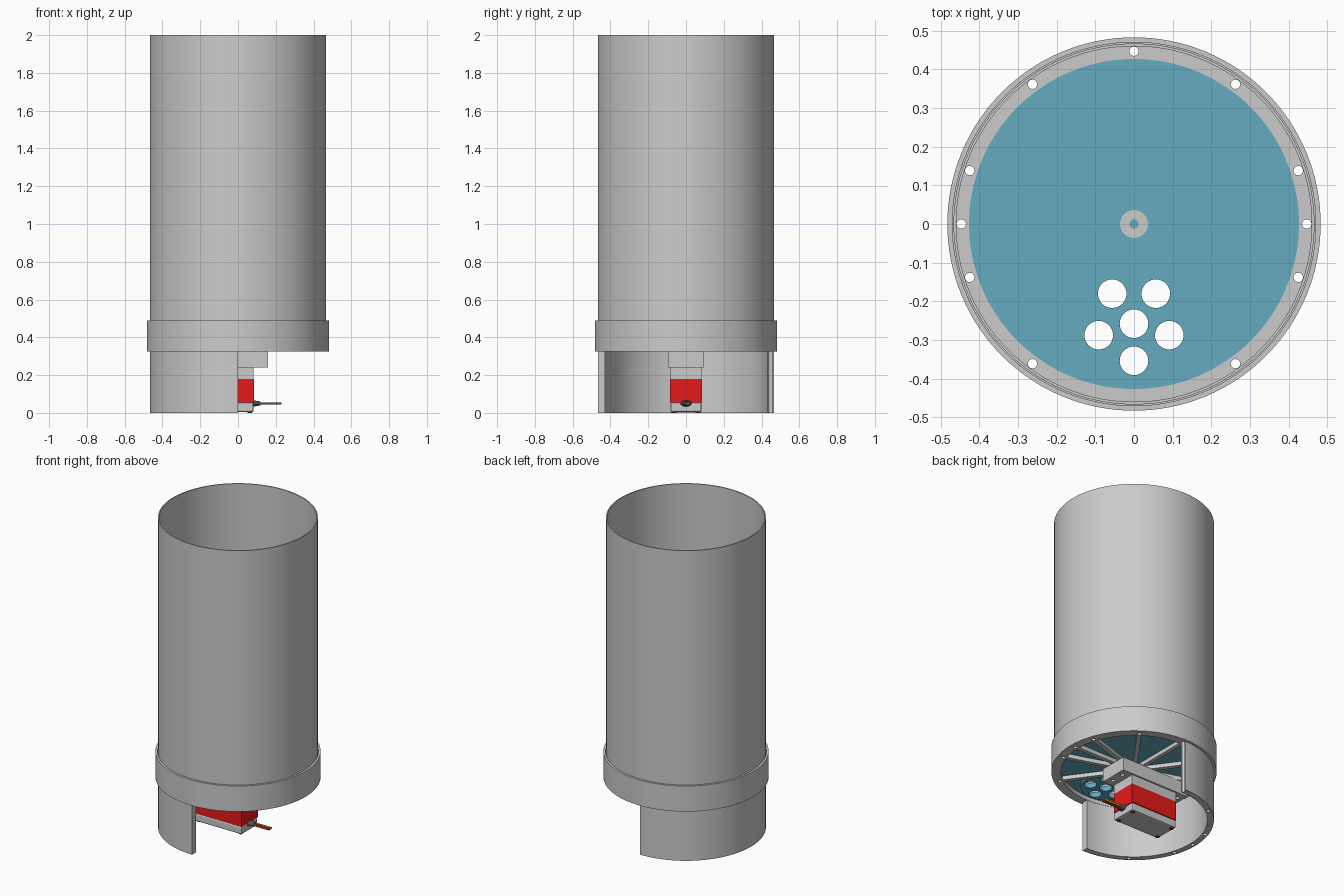
import bpy, bmesh
from math import pi, cos, sin, radians
from mathutils import Matrix, Vector

if "Cube" in bpy.data.objects:
    bpy.data.objects.remove(bpy.data.objects["Cube"])


def material(name, rgb):
    m = bpy.data.materials.new(name)
    m.diffuse_color = (*rgb, 1)
    m.use_nodes = True
    m.node_tree.nodes["Principled BSDF"].inputs["Base Color"].default_value = m.diffuse_color
    return m


TEAL = material("teal", (0.13, 0.41, 0.52))
RED = material("red", (0.8, 0.01, 0.01))
ORANGE = material("orange", (0.9, 0.35, 0.02))
BROWN = material("brown", (0.2, 0.07, 0.02))
DARK = material("dark", (0.08, 0.08, 0.08))


def finish(name, bm, mat=None):
    bmesh.ops.recalc_face_normals(bm, faces=bm.faces)
    me = bpy.data.meshes.new(name)
    bm.to_mesh(me)
    bm.free()
    ob = bpy.data.objects.new(name, me)
    bpy.context.collection.objects.link(ob)
    if mat:
        me.materials.append(mat)
    return ob


def smooth(ob):
    bpy.ops.object.select_all(action='DESELECT')
    ob.select_set(True)
    bpy.context.view_layer.objects.active = ob
    bpy.ops.object.shade_smooth_by_angle(angle=radians(30))
    return ob


def lathe(name, profile, start=0.0, sweep=2 * pi, n=128):
    """Revolve a closed (radius, z) profile around z."""
    bm = bmesh.new()
    full = sweep > 6.28
    rings = []
    for i in range(n if full else n + 1):
        a = start + sweep * i / n
        rings.append([bm.verts.new((r * cos(a), r * sin(a), z)) for r, z in profile])
    k = len(profile)
    for i in range(n):
        p, q = rings[i], rings[(i + 1) % len(rings)]
        for j in range(k):
            bm.faces.new((p[j], q[j], q[(j + 1) % k], p[(j + 1) % k]))
    if not full:
        bm.faces.new(rings[0])
        bm.faces.new(rings[-1])
    return finish(name, bm)


def add_cyl(bm, x, y, z0, z1, r, n=32, r2=None):
    bmesh.ops.create_cone(bm, cap_ends=True, segments=n, radius1=r,
                          radius2=r if r2 is None else r2, depth=z1 - z0,
                          matrix=Matrix.Translation((x, y, (z0 + z1) / 2)))


def cylinders(name, spots, z0, z1, r, mat=None, n=32):
    bm = bmesh.new()
    for x, y in spots:
        add_cyl(bm, x, y, z0, z1, r, n)
    return finish(name, bm, mat)


def box(name, lo, hi, mat=None, bevel=0.0):
    lo, hi = Vector(lo), Vector(hi)
    bm = bmesh.new()
    bmesh.ops.create_cube(bm, size=1, matrix=Matrix.Translation((lo + hi) / 2)
                          @ Matrix.Diagonal((*(hi - lo), 1)))
    if bevel:
        bmesh.ops.bevel(bm, geom=bm.edges[:], offset=bevel, segments=2,
                        affect='EDGES', profile=0.5)
    return finish(name, bm, mat)


def cut(ob, spots, z0, z1, r, n=32):
    """Drill round holes and bake the result."""
    tool = cylinders("drill", spots, z0, z1, r, n=n)
    mod = ob.modifiers.new("holes", 'BOOLEAN')
    mod.operation, mod.solver, mod.object = 'DIFFERENCE', 'EXACT', tool
    dg = bpy.context.evaluated_depsgraph_get()
    ob.modifiers.clear
    ob.data = bpy.data.meshes.new_from_object(ob.evaluated_get(dg))
    ob.modifiers.clear()
    bpy.data.objects.remove(tool)


# Screw positions shared by collar and skirt
hole_angles = [0, 18, 54, 90, 126, 162, 180, 198, 234, 306, 342]
screws = [(0.447 * cos(radians(a)), 0.447 * sin(radians(a))) for a in hole_angles]

# Tall thin-walled tube
smooth(lathe("tube", [(0.460, 0.365), (0.467, 0.365), (0.467, 2.0), (0.460, 2.0)]))

# Collar with inner ledge
collar = lathe("collar", [(0.427, 0.325), (0.483, 0.325), (0.483, 0.49),
                          (0.470, 0.49), (0.470, 0.365), (0.427, 0.365)])
cut(collar, screws, 0.2, 0.5, 0.012)
smooth(collar)

# Half-round skirt on the left side
skirt = lathe("skirt", [(0.429, 0), (0.467, 0), (0.467, 0.325), (0.429, 0.325)],
              pi / 2, pi, 64)
cut(skirt, screws, -0.1, 0.5, 0.012)
smooth(skirt)

# Floor plate with a round opening
plate = cylinders("floor_plate", [(0, 0)], 0.35, 0.365, 0.428, TEAL, 128)
cut(plate, [(0, -0.258)], 0.3, 0.4, 0.1455, 64)
smooth(plate)

# Perforated outlet disc
outlet = cylinders("outlet_disc", [(0, -0.258)], 0.333, 0.366, 0.147, TEAL, 64)
ports = [(0, -0.258)] + [(0.096 * cos(radians(-90 + 72 * i)),
                          -0.258 + 0.096 * sin(radians(-90 + 72 * i))) for i in range(5)]
cut(outlet, ports, 0.3, 0.4, 0.037)
smooth(outlet)

# Radial spokes below the floor
bm = bmesh.new()
for a in hole_angles:
    bmesh.ops.create_cube(bm, size=1, matrix=Matrix.Rotation(radians(a), 4, 'Z')
                          @ Matrix.Translation((0.2325, 0, 0.338))
                          @ Matrix.Diagonal((0.395, 0.026, 0.026, 1)))
finish("spokes", bm)

# Central hub and screw
smooth(lathe("hub", [(0.012, 0.325), (0.036, 0.325), (0.036, 0.368), (0.012, 0.368)], n=48))
smooth(cylinders("hub_screw", [(0, 0)], 0.325, 0.36, 0.0115))

# Motor mount with screw holes underneath
mount = box("motor_mount", (-0.33, -0.093, 0.24), (0.16, 0.093, 0.326))
cut(mount, [(x, y) for x in (0.125, -0.295) for y in (-0.043, 0.043)], 0.2, 0.3, 0.012)

# Motor case in three layers
box("motor_top", (-0.25, -0.083, 0.18), (0.083, 0.083, 0.245))
box("motor_body", (-0.251, -0.084, 0.055), (0.084, 0.084, 0.18), RED)
base = box("motor_base", (-0.25, -0.083, 0.004), (0.083, 0.083, 0.055), bevel=0.008)
smooth(cylinders("case_screws", [(x, y) for x in (-0.232, 0.062) for y in (-0.063, 0.063)],
                 0, 0.02, 0.013, DARK))

# Cable grommet and three wires
bm = bmesh.new()
bmesh.ops.create_cone(bm, cap_ends=True, segments=24, radius1=1, radius2=0.6, depth=0.04,
                      matrix=Matrix.Translation((0.1, 0, 0.05)) @ Matrix.Rotation(pi / 2, 4, 'Y')
                      @ Matrix.Diagonal((0.017, 0.03, 1, 1)))
smooth(finish("cable_grommet", bm, DARK))
for name, y, mat in (("wire_brown", -0.012, BROWN), ("wire_red", 0, RED),
                     ("wire_orange", 0.012, ORANGE)):
    bm = bmesh.new()
    bmesh.ops.create_cone(bm, cap_ends=True, segments=16, radius1=0.006, radius2=0.006,
                          depth=0.14, matrix=Matrix.Translation((0.16, y, 0.05))
                          @ Matrix.Rotation(pi / 2, 4, 'Y'))
    smooth(finish(name, bm, ORANGE if mat is None else mat))
